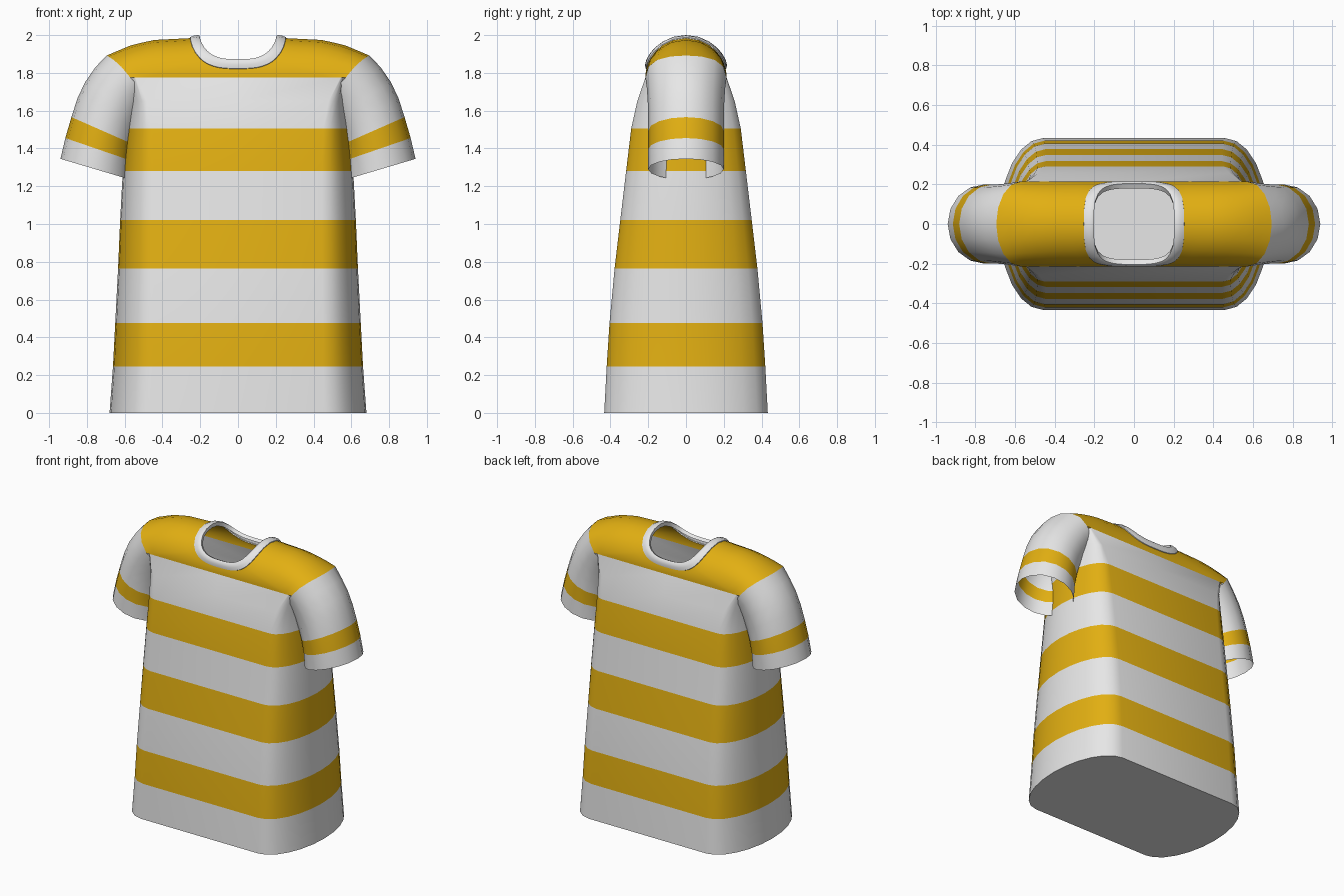
import bpy, bmesh, math

if "Cube" in bpy.data.objects:
    bpy.data.objects.remove(bpy.data.objects["Cube"])

def material(name, rgb):
    m = bpy.data.materials.new(name)
    m.diffuse_color = (*rgb, 1)
    m.use_nodes = True
    m.node_tree.nodes["Principled BSDF"].inputs["Base Color"].default_value = m.diffuse_color
    return m

WHITE = material("soft_white", (0.80, 0.80, 0.80))
YELLOW = material("mustard_yellow", (0.76, 0.43, 0.006))
CHEST_Z, YOKE_DEPTH = 1.775, 0.215

def loft(name, rings, bands, cap_first=False):
    """Skin closed rings; bands[i] is the material index between ring i and i+1."""
    bm = bmesh.new()
    rows = [[bm.verts.new(p) for p in ring] for ring in rings]
    for a, b, band in zip(rows, rows[1:], bands):
        for i in range(len(a)):
            j = (i + 1) % len(a)
            bm.faces.new((a[i], a[j], b[j], b[i])).material_index = band
    if cap_first:
        bm.faces.new(rows[0])
    bmesh.ops.recalc_face_normals(bm, faces=bm.faces)
    me = bpy.data.meshes.new(name)
    bm.to_mesh(me)
    bm.free()
    me.materials.append(WHITE)
    me.materials.append(YELLOW)
    ob = bpy.data.objects.new(name, me)
    bpy.context.collection.objects.link(ob)
    bpy.ops.object.select_all(action='DESELECT')
    ob.select_set(True)
    bpy.context.view_layer.objects.active = ob
    bpy.ops.object.shade_smooth_by_angle(angle=math.radians(50))
    return ob

# Body: flat front and back with elliptical sides
def body_ring(z, w, d, r):
    quarter = [(w - r + r * math.cos(a), d * math.sin(a))
               for a in (math.pi / 2 * k / 6 for k in range(7))]
    half = quarter + [(0, d)] + [(-x, y) for x, y in reversed(quarter)]
    return [(x, y, z) for x, y in half] + [(-x, -y, z) for x, y in half[1:-1]]

BODY = [  # height, half width, half depth, side rounding, stripe above
    (0.0, 0.68, 0.433, 0.22, 0), (0.245, 0.662, 0.42, 0.21, 1),
    (0.475, 0.65, 0.405, 0.20, 0), (0.765, 0.635, 0.378, 0.19, 1),
    (1.02, 0.624, 0.348, 0.18, 0), (1.28, 0.61, 0.317, 0.165, 1),
    (1.505, 0.592, 0.29, 0.14, 0), (1.65, 0.58, 0.258, 0.10, 0),
    (CHEST_Z, 0.572, YOKE_DEPTH, 0.03, 0)]
loft("shirt_body", [body_ring(*b[:4]) for b in BODY], [b[4] for b in BODY], True)

# Yoke: an arch over the shoulders, addressed by x and arch angle
CREST = [(0, 1.985), (0.25, 1.984), (0.45, 1.974), (0.57, 1.945), (0.70, 1.89)]

def crest(x):
    x = abs(x)
    for (x0, z0), (x1, z1) in zip(CREST, CREST[1:]):
        if x <= x1:
            return z0 + (z1 - z0) * (x - x0) / (x1 - x0)
    return CREST[-1][1]

def yoke_point(x, t, lift=0.0):
    return (x, (YOKE_DEPTH + lift) * math.sin(t),
            CHEST_Z + (crest(x) - CHEST_Z + lift) * math.cos(t))

def square_loop(nx=14, ny=8):
    side = [(-1 + 2 * i / nx, -1) for i in range(nx)] + [(1, -1 + 2 * i / ny) for i in range(ny)]
    return side + [(-u, -v) for u, v in side]

def neck_outline(half_x, degrees):
    out = []
    for u, v in square_loop():
        s = (abs(u) ** 3 + abs(v) ** 3) ** (-1 / 3)
        out.append((u * s * half_x, v * s * math.radians(degrees)))
    return out

def seam_x(t):
    return 0.57 + 0.125 * math.cos(t)

neck = neck_outline(0.252, 77)
edge = [(u * seam_x(v * math.pi / 2), v * math.pi / 2) for u, v in square_loop()]
STEPS = 7
rings = [[yoke_point(a[0] + (b[0] - a[0]) * k / STEPS, a[1] + (b[1] - a[1]) * k / STEPS)
          for a, b in zip(neck, edge)] for k in range(STEPS + 1)]
loft("shoulder_yoke", rings, [1] * STEPS)

# Collar: raised band round the neck opening
COLLAR = [(0.205, 64, -0.015), (0.203, 64, 0.012), (0.212, 66, 0.016),
          (0.235, 72, 0.013), (0.253, 77, 0.005), (0.254, 77.5, -0.003)]
loft("collar", [[yoke_point(x, t, lift) for x, t in neck_outline(hx, deg)]
                for hx, deg, lift in COLLAR], [0] * 5)

# Sleeves: slanted oval rings, outer edge to inner edge
SLEEVE = [  # outer x, z, inner x, z, half depth, stripe below
    (0.755, 1.83, 0.47, 1.62, 0.208, 0), (0.81, 1.75, 0.50, 1.56, 0.203, 0),
    (0.85, 1.665, 0.53, 1.49, 0.20, 0), (0.882, 1.566, 0.55, 1.42, 0.20, 1),
    (0.914, 1.455, 0.565, 1.335, 0.20, 0), (0.94, 1.345, 0.57, 1.235, 0.20, 0)]

def sleeve_rings(s, n=16):
    angles = [2 * math.pi * i / n for i in range(n)]
    first = []
    for a in angles:
        c = math.cos(a)
        p = yoke_point(seam_x(a), a) if c > -1e-6 else (
            seam_x(a), YOKE_DEPTH * math.sin(a) * 0.97, CHEST_Z + 0.12 * c)
        first.append((s * p[0], p[1], p[2]))
    rows = [first]
    for ox, oz, ix, iz, d, _ in SLEEVE:
        rows.append([(s * ((ox + ix) / 2 + (ox - ix) / 2 * math.cos(a)), d * math.sin(a),
                      (oz + iz) / 2 + (oz - iz) / 2 * math.cos(a)) for a in angles])
    return rows

for side, s in (("right", 1), ("left", -1)):
    loft(side + "_sleeve", sleeve_rings(s), [0] + [r[5] for r in SLEEVE])
